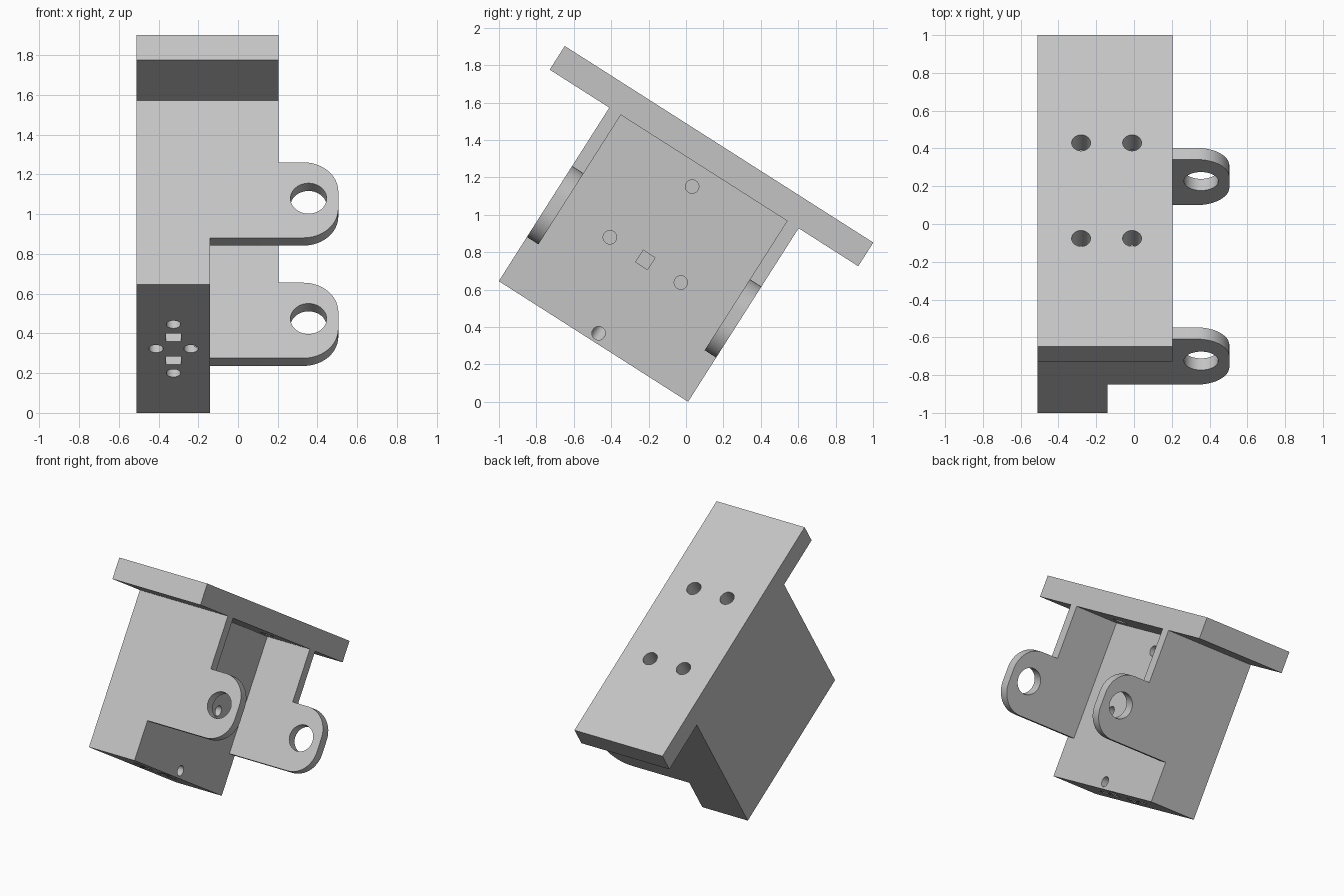
import bpy, bmesh, math
from mathutils import Matrix, Vector

cube = bpy.data.objects.get("Cube")
if cube:
    bpy.data.objects.remove(cube, do_unlink=True)

grey = bpy.data.materials.new("plain grey")
grey.use_nodes = True
colour = (0.55, 0.55, 0.55, 1)
grey.diffuse_color = colour
grey.node_tree.nodes["Principled BSDF"].inputs["Base Color"].default_value = colour

# Main dimensions, before the bracket is tilted (x across, y along, z up)
BACK, FACE, RIM, TIP = -0.51, -0.14, 0.205, 0.505
HALF, INNER = 0.6, 0.527
DECK, TOP, PLATE_HALF = 1.1, 1.25, 0.978
TAB_LOW, TAB_HIGH, TAB_ROUND = 0.28, 0.73, 0.175
MID_X, MID_Z = -0.325, 0.517


def finish(name, bm):
    bmesh.ops.recalc_face_normals(bm, faces=bm.faces)
    mesh = bpy.data.meshes.new(name)
    bm.to_mesh(mesh)
    bm.free()
    obj = bpy.data.objects.new(name, mesh)
    bpy.context.collection.objects.link(obj)
    mesh.materials.append(grey)
    return obj


def box(name, lo, hi):
    lo, hi = Vector(lo), Vector(hi)
    bm = bmesh.new()
    bmesh.ops.create_cube(bm, size=1)
    bmesh.ops.scale(bm, vec=hi - lo, verts=bm.verts)
    bmesh.ops.translate(bm, vec=(lo + hi) / 2, verts=bm.verts)
    return finish(name, bm)


def bore(centre, axis, radius, depth):
    """Round cutter centred on an opening, reaching depth to each side."""
    bm = bmesh.new()
    turn = Vector((0, 0, 1)).rotation_difference(Vector(axis)).to_matrix().to_4x4()
    bmesh.ops.create_cone(bm, cap_ends=True, segments=40, radius1=radius,
                          radius2=radius, depth=2 * depth,
                          matrix=Matrix.Translation(centre) @ turn)
    return finish("bore_cutter", bm)


def slot(centre, size):
    c, s = Vector(centre), Vector(size) / 2
    return box("slot_cutter", c - s, c + s)


def cut(obj, cutters):
    for cutter in cutters:
        cutter.hide_render = True
        mod = obj.modifiers.new("cut", "BOOLEAN")
        mod.operation, mod.solver, mod.object = "DIFFERENCE", "EXACT", cutter
        bpy.context.view_layer.objects.active = obj
        bpy.ops.object.modifier_apply(modifier=mod.name)
        bpy.data.objects.remove(cutter, do_unlink=True)


def cheek(name, side):
    """Side wall with a rounded lug that carries a pin hole."""
    outline = [(BACK, 0), (FACE, 0), (FACE, TAB_LOW)]
    for start, z in ((-90, TAB_LOW + TAB_ROUND), (0, TAB_HIGH - TAB_ROUND)):
        for i in range(13):
            a = math.radians(start + 7.5 * i)
            outline.append((TIP - TAB_ROUND + TAB_ROUND * math.cos(a),
                            z + TAB_ROUND * math.sin(a)))
    outline += [(RIM, TAB_HIGH), (RIM, DECK), (BACK, DECK)]
    bm = bmesh.new()
    face = bm.faces.new([bm.verts.new((x, side * INNER, z)) for x, z in outline])
    new = bmesh.ops.extrude_face_region(bm, geom=[face])["geom"]
    bmesh.ops.translate(bm, vec=(0, side * (HALF - INNER), 0),
                        verts=[v for v in new if isinstance(v, bmesh.types.BMVert)])
    obj = finish(name, bm)
    cut(obj, [bore((0.355, side * HALF, 0.515), (0, 1, 0), 0.091, 0.2)])
    return obj


# Side walls
parts = [cheek("front_cheek", -1), cheek("rear_cheek", 1)]

# Solid core with mounting holes in its inner face and underside
core = box("core_block", (BACK, -INNER, 0), (FACE, INNER, DECK))
holes = [bore((FACE, y, MID_Z + z), (1, 0, 0), 0.036, 0.1)
         for y, z in ((-0.225, 0), (0.225, 0), (0, 0.465), (0, -0.465))]
holes += [bore((MID_X + x, y, 0), (0, 0, 1), 0.036, 0.1)
          for x, y in ((-0.088, 0), (0.088, 0), (0, -0.228), (0, 0.228))]
holes.append(slot((FACE, 0, MID_Z), (0.2, 0.075, 0.075)))
holes += [slot((MID_X, y, 0), (0.075, 0.075, 0.2)) for y in (-0.108, 0.108)]
cut(core, holes)
parts.append(core)

# Top plate with four bolt holes
plate = box("top_plate", (BACK, -PLATE_HALF, DECK), (RIM, PLATE_HALF, TOP))
cut(plate, [bore((x, y, TOP), (0, 0, 1), 0.05, 0.2)
            for x in (-0.28, -0.01) for y in (-0.3, 0.3)])
parts.append(plate)

# Tilt the whole bracket forward onto its lower edge
tilt = Matrix.Translation((0, -0.495, 0.3225)) @ Matrix.Rotation(math.radians(-32.5), 4, "X")
for obj in parts:
    obj.data.transform(tilt)
    bpy.ops.object.select_all(action="DESELECT")
    obj.select_set(True)
    bpy.context.view_layer.objects.active = obj
    bpy.ops.object.shade_smooth_by_angle(angle=math.radians(30))
